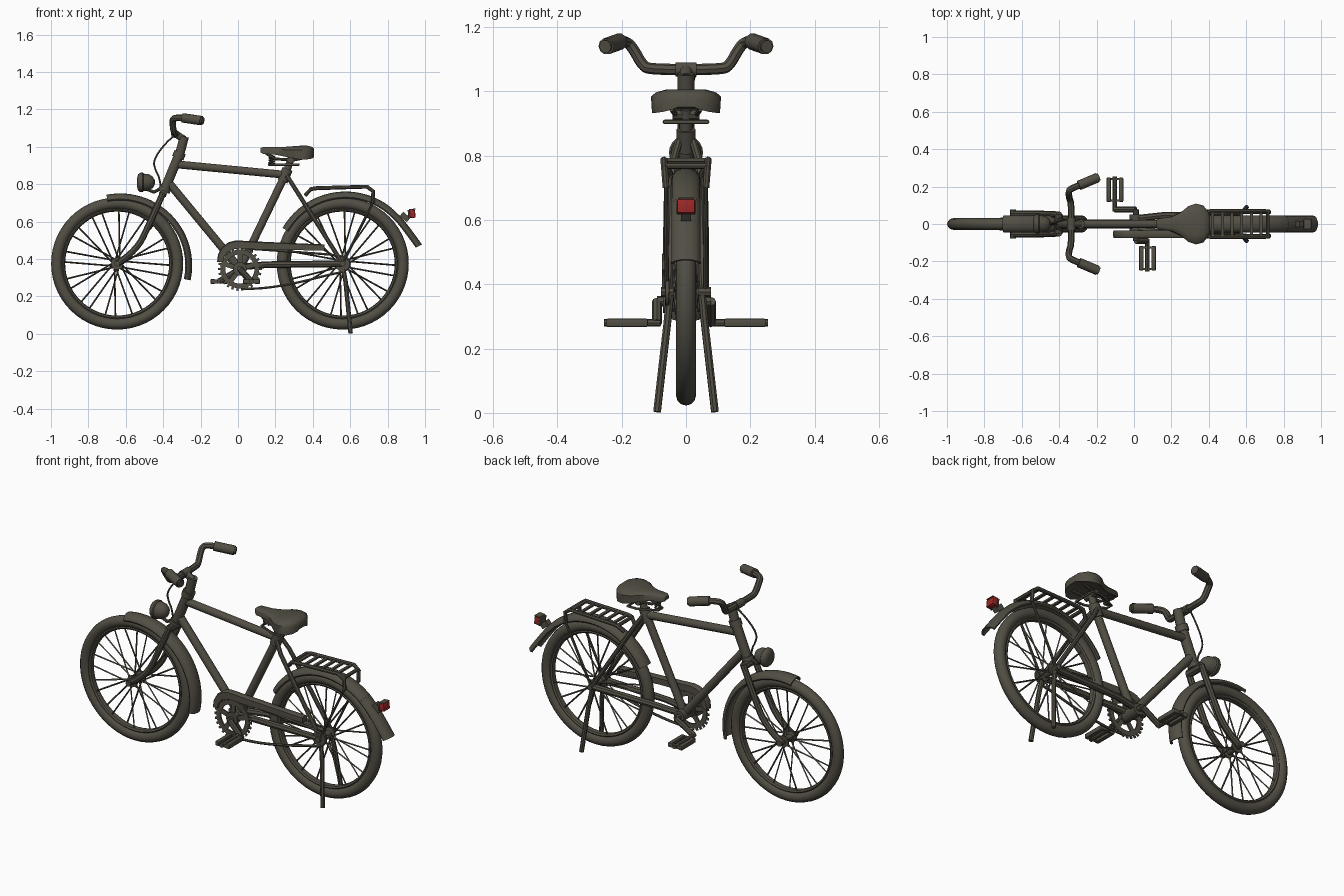
import bpy, bmesh, math
from mathutils import Vector, Matrix

cube = bpy.data.objects.get("Cube")
if cube:
    bpy.data.objects.remove(cube, do_unlink=True)


def material(name, color):
    m = bpy.data.materials.new(name)
    m.use_nodes = True
    m.diffuse_color = color
    m.node_tree.nodes["Principled BSDF"].inputs["Base Color"].default_value = color
    return m


OLIVE = material("dark olive grey", (0.085, 0.077, 0.058, 1))
RED = material("lamp red", (0.33, 0.02, 0.02, 1))


def finish(name, bm, mat=OLIVE):
    bmesh.ops.recalc_face_normals(bm, faces=bm.faces[:])
    me = bpy.data.meshes.new(name)
    bm.to_mesh(me)
    bm.free()
    me.materials.clear()
    me.materials.append(mat)
    me.shade_smooth()
    me.set_sharp_from_angle(angle=math.radians(40))
    ob = bpy.data.objects.new(name, me)
    bpy.context.collection.objects.link(ob)
    return ob


def tubes(name, paths, r, smooth=False, closed=False, res=2):
    """Round bars along one or more paths, as one mesh."""
    cu = bpy.data.curves.new(name, "CURVE")
    cu.dimensions = "3D"
    cu.bevel_depth, cu.bevel_resolution, cu.use_fill_caps = r, res, True
    for pts in paths:
        sp = cu.splines.new("NURBS" if smooth else "POLY")
        sp.points.add(len(pts) - 1)
        for p, co in zip(sp.points, pts):
            p.co = (*co, 1)
        sp.use_cyclic_u = closed
        if smooth:
            sp.order_u, sp.use_endpoint_u, sp.resolution_u = 3, not closed, 6
    tmp = bpy.data.objects.new(name, cu)
    bpy.context.collection.objects.link(tmp)
    dg = bpy.context.evaluated_depsgraph_get()
    me = bpy.data.meshes.new_from_object(tmp.evaluated_get(dg))
    bm = bmesh.new()
    bm.from_mesh(me)
    bpy.data.objects.remove(tmp, do_unlink=True)
    bpy.data.meshes.remove(me)
    return finish(name, bm)


def both(path):
    """The path and its mirror image across y = 0."""
    return [path, [(x, -y, z) for x, y, z in path]]


def loft(name, rings, wrap=False):
    bm = bmesh.new()
    rows = [[bm.verts.new(p) for p in ring] for ring in rings]
    n = len(rows[0])
    pairs = list(zip(rows, rows[1:])) + ([(rows[-1], rows[0])] if wrap else [])
    for a, b in pairs:
        for i in range(n):
            j = (i + 1) % n
            bm.faces.new((a[i], a[j], b[j], b[i]))
    if not wrap:
        bm.faces.new(rows[0])
        bm.faces.new(rows[-1])
    return finish(name, bm)


def sweep(name, profile, c, a0=0, a1=360, n=48):
    """Turn a closed (radius, y) profile about the y axis through c."""
    full = a1 - a0 == 360
    rings = []
    for k in range(n if full else n + 1):
        a = math.radians(a0 + (a1 - a0) * k / n)
        rings.append([(c[0] + r * math.cos(a), c[1] + y, c[2] + r * math.sin(a)) for r, y in profile])
    return loft(name, rings, full)


def oval(r, ry, rr, n=12):
    return [(r + rr * math.cos(i * math.tau / n), ry * math.sin(i * math.tau / n)) for i in range(n)]


def box(name, size, loc, mat=OLIVE, bevel=0.0, turn=0.0):
    bm = bmesh.new()
    bmesh.ops.create_cube(bm, size=1)
    bmesh.ops.scale(bm, vec=size, verts=bm.verts)
    if bevel:
        bmesh.ops.bevel(bm, geom=bm.edges[:], offset=bevel, segments=2, affect="EDGES", profile=0.5)
    bm.transform(Matrix.Translation(loc) @ Matrix.Rotation(turn, 4, "Y"))
    return finish(name, bm, mat)


FRONT, REAR, CRANK = (-0.646, 0, 0.376), (0.56, 0, 0.376), (0.01, 0, 0.347)

# Wheels: tyre, rim, hub, axle and spokes
for label, c in (("front", FRONT), ("rear", REAR)):
    sweep(label + "_tyre", oval(0.322, 0.031, 0.031), c, n=56)
    sweep(label + "_rim", oval(0.29, 0.02, 0.012, 8), c, n=56)
    sweep(label + "_hub", [(0.001, -0.04), (0.032, -0.04), (0.032, -0.032), (0.018, -0.026),
                           (0.018, 0.026), (0.032, 0.032), (0.032, 0.04), (0.001, 0.04)], c, n=20)
    tubes(label + "_axle", [[(c[0], -0.078, c[2]), (c[0], 0.078, c[2])]], 0.016)
    spokes = []
    for k in range(24):
        a = (k + (0.12 if k % 2 else -0.12)) * math.tau / 24
        h = a + (0.5 if k % 4 < 2 else -0.5)
        y = 0.034 if k % 2 else -0.034
        spokes.append([(c[0] + 0.028 * math.cos(h), y, c[2] + 0.028 * math.sin(h)),
                       (c[0] + 0.285 * math.cos(a), y * 0.2, c[2] + 0.285 * math.sin(a))])
    tubes(label + "_spokes", spokes, 0.0045, res=0)

# Mudguards: thin curved shells, the rear one with a straighter tail
arch = [(math.cos(t) * 0.03, math.sin(t) * 0.045) for t in [math.radians(-90 + 22.5 * i) for i in range(9)]]
shell = [(0.355 + r, y) for r, y in arch] + [(0.348 + r, y * 0.88) for r, y in reversed(arch)]
sweep("front_mudguard", shell, (-0.63, 0, 0.366), -12, 101, 28)
sweep("rear_mudguard", [(r + 0.004, y) for r, y in shell], (0.575, 0, 0.372), 50, 150, 28)
tail = []
for x, z, deg in ((0.819, 0.662, 50), (0.868, 0.615, 42), (0.91, 0.562, 35), (0.947, 0.512, 30), (0.975, 0.473, 26)):
    a = math.radians(deg)
    tail.append([(x + (r - 0.375) * math.cos(a), y, z + (r - 0.375) * math.sin(a)) for r, y in shell])
loft("rear_mudguard_tail", tail)

# Frame tubes
tubes("top_tube", [[(-0.335, 0, 0.907), (0.26, 0, 0.85)]], 0.022, res=3)
tubes("down_tube", [[(-0.38, 0, 0.82), CRANK]], 0.023, res=3)
tubes("seat_tube", [[CRANK, (0.262, 0, 0.87)]], 0.022, res=3)
tubes("seat_lug", [[(0.238, 0, 0.815), (0.265, 0, 0.882)]], 0.03, res=3)
tubes("seat_post", [[(0.258, 0, 0.86), (0.285, 0, 0.945)]], 0.02, res=3)
tubes("seat_stays", both([(0.262, 0.022, 0.845), (0.30, 0.04, 0.785), (0.56, 0.054, 0.375)]), 0.0125)
tubes("chain_stays", both([(0.015, 0.03, 0.358), (0.15, 0.045, 0.37), (0.56, 0.054, 0.375)]), 0.018)
tubes("bottom_bracket", [[(0.01, -0.05, 0.347), (0.01, 0.05, 0.347)]], 0.033, res=3)
tubes("head_tube", [[(-0.395, 0, 0.765), (-0.312, 0, 0.965)]], 0.027, res=3)
tubes("head_cups", [[(-0.397, 0, 0.76), (-0.388, 0, 0.783)], [(-0.322, 0, 0.94), (-0.309, 0, 0.972)]], 0.034, res=3)

# Fork
tubes("fork_crown", [[(-0.402, -0.052, 0.748), (-0.402, 0.052, 0.748)]], 0.022)
tubes("fork_legs", both([(-0.40, 0.05, 0.755), (-0.47, 0.054, 0.595), (-0.545, 0.055, 0.44), (-0.646, 0.055, 0.376)]),
      0.017, smooth=True)

# Stem, handlebar and grips
tubes("stem", [[(-0.312, 0, 0.96), (-0.287, 0, 1.055)]], 0.026, res=3)
tubes("stem_arm", [[(-0.288, 0, 1.04), (-0.335, 0, 1.07)]], 0.02, res=3)
tubes("bar_clamp", [[(-0.335, -0.032, 1.068), (-0.335, 0.032, 1.068)]], 0.023, res=3)
half = [(-0.335, 0, 1.068), (-0.335, 0.11, 1.068), (-0.345, 0.135, 1.08), (-0.35, 0.165, 1.135),
        (-0.345, 0.185, 1.155), (-0.29, 0.208, 1.155), (-0.2, 0.247, 1.142)]
tubes("handlebar", both(half), 0.0175, smooth=True)
tubes("grips", both([(-0.295, 0.206, 1.155), (-0.195, 0.248, 1.14)]), 0.026, res=3)
tubes("grip_ends", both([(-0.2, 0.246, 1.141), (-0.187, 0.2515, 1.139)]), 0.02, res=3)
tubes("brake_cable", [[(-0.34, 0.03, 1.06), (-0.38, 0.02, 1.03), (-0.455, 0, 0.93), (-0.44, 0, 0.87),
                       (-0.42, 0, 0.84), (-0.41, 0, 0.77)]], 0.005, smooth=True, res=1)

# Headlamp: a dome turned about the x axis, on a bracket
lamp = [(-0.54, 0.022), (-0.535, 0.042), (-0.525, 0.051), (-0.51, 0.053), (-0.505, 0.047),
        (-0.475, 0.043), (-0.455, 0.03), (-0.445, 0.012)]
loft("headlamp", [[(x, r * math.cos(k * math.tau / 20), 0.81 + r * math.sin(k * math.tau / 20))
                   for k in range(20)] for x, r in lamp])
tubes("headlamp_bracket", [[(-0.49, 0, 0.775), (-0.45, 0, 0.758), (-0.39, 0, 0.79)]], 0.009)

# Saddle: sections with a domed top and a drooping skirt
sections = [(0.12, 0.018, 0.992, 0.97), (0.135, 0.03, 1.0, 0.963), (0.20, 0.038, 1.0, 0.958),
            (0.25, 0.062, 1.0, 0.948), (0.29, 0.095, 1.003, 0.94), (0.33, 0.109, 1.006, 0.933),
            (0.37, 0.099, 1.006, 0.933), (0.395, 0.07, 1.0, 0.937), (0.407, 0.04, 0.988, 0.945)]
rings = []
for x, w, top, low in sections:
    h = top - low
    side = [(0.55, top), (0.85, top - 0.12 * h), (1, top - 0.3 * h), (0.97, low), (0.6, low + 0.15 * h)]
    rings.append([(x, w * f, z) for f, z in side] + [(x, -w * f, z) for f, z in reversed(side)])
loft("saddle", rings)
tubes("saddle_rails", both([(0.15, 0.01, 0.965), (0.2, 0.025, 0.935), (0.3, 0.035, 0.93), (0.37, 0.045, 0.945)]), 0.008)
tubes("saddle_clamp", [[(0.28, -0.042, 0.928), (0.28, 0.042, 0.928)]], 0.018)
tubes("saddle_wire", [[(0.165, -0.02, 0.905), (0.165, 0.02, 0.905), (0.27, 0.066, 0.905), (0.325, 0.066, 0.905),
                       (0.325, -0.066, 0.905), (0.27, -0.066, 0.905)]], 0.007, closed=True)
tubes("saddle_spring", [[(0.18 + 0.014 * math.cos(k * 0.8), 0.014 * math.sin(k * 0.8), 0.908 + k * 0.0017)
                         for k in range(30)]], 0.005, res=1)

# Luggage rack with cross bars and struts
tubes("rack_rails", both([(0.36, 0.05, 0.742), (0.39, 0.067, 0.774), (0.42, 0.069, 0.779), (0.69, 0.069, 0.787),
                          (0.722, 0.067, 0.763), (0.722, 0.062, 0.70)]), 0.011)
tubes("rack_struts", both([(0.722, 0.062, 0.705), (0.56, 0.06, 0.375)]), 0.007)
tubes("rack_ends", [[(x, -0.067, z), (x, 0.067, z)] for x, z in ((0.39, 0.774), (0.715, 0.768))], 0.01)
for k in range(6):
    box("rack_bar", (0.016, 0.136, 0.01), (0.42 + 0.052 * k, 0, 0.78 + 0.0015 * k))

# Tail lamp: red lens in a dark housing
box("tail_lamp", (0.03, 0.056, 0.044), (0.933, 0, 0.642), RED, 0.005, -0.1)
box("tail_lamp_cap", (0.034, 0.05, 0.005), (0.931, 0, 0.666), turn=-0.1)
box("tail_lamp_back", (0.01, 0.058, 0.046), (0.914, 0, 0.64), bevel=0.003, turn=-0.1)
box("tail_lamp_foot", (0.05, 0.03, 0.03), (0.893, 0, 0.625), turn=0.7)

# Stand
tubes("stand_legs", both([(0.56, 0.05, 0.365), (0.575, 0.058, 0.28), (0.602, 0.09, 0.003)]), 0.0125)

# Chainring with arms and teeth
CY = -0.058
sweep("chainring", [(0.078, CY - 0.005), (0.104, CY - 0.005), (0.104, CY + 0.005), (0.078, CY + 0.005)], CRANK, n=40)
sweep("chainring_hub", [(0.001, CY - 0.014), (0.036, CY - 0.014), (0.036, CY + 0.01), (0.001, CY + 0.01)], CRANK, n=20)
for k in range(5):
    a = k * math.tau / 5 + 0.3
    box("chainring_arm", (0.065, 0.009, 0.026),
        (CRANK[0] + 0.055 * math.cos(a), CY, CRANK[2] + 0.055 * math.sin(a)), turn=-a)
for k in range(26):
    a = k * math.tau / 26
    box("chainring_tooth", (0.022, 0.007, 0.012),
        (CRANK[0] + 0.106 * math.cos(a), CY, CRANK[2] + 0.106 * math.sin(a)), turn=-a)
sweep("rear_sprocket", [(0.01, CY - 0.005), (0.042, CY - 0.005), (0.042, CY + 0.005), (0.01, CY + 0.005)], REAR, n=18)
tubes("chain", [[(0.015, CY, 0.242), (0.1, CY, 0.238), (0.3, CY, 0.268), (0.5, CY, 0.32), (0.575, CY, 0.333),
                 (0.605, CY, 0.375), (0.57, CY, 0.417), (0.4, CY, 0.432), (0.02, CY, 0.458)]], 0.007, smooth=True, res=1)

# Chain guard: bent channel made from upper and lower edge points
edges = [(-0.112, 0.385, -0.08, 0.385), (-0.107, 0.425, -0.073, 0.415), (-0.085, 0.465, -0.055, 0.438),
         (-0.05, 0.49, -0.025, 0.452), (-0.01, 0.5, 0, 0.456), (0.1, 0.494, 0.1, 0.452), (0.462, 0.478, 0.462, 0.445)]
rings = []
for ox, oz, ix, iz in edges:
    o, i = Vector((ox, 0, oz)), Vector((ix, 0, iz))
    sec = ((0, -0.065), (0.12, -0.074), (1, -0.074), (1, -0.034), (0.12, -0.034), (0, -0.043))
    rings.append([o.lerp(i, t) + Vector((0, y, 0)) for t, y in sec])
loft("chain_guard", rings)

# Cranks and pedals
PZ = 0.28
for s, px, cy, label in ((1, -0.102, 0.077, "far"), (-1, 0.072, 0.09, "near")):
    tubes(label + "_crank", [[(CRANK[0], s * 0.045, CRANK[2]), (CRANK[0], s * cy, CRANK[2])],
                             [(CRANK[0], s * cy, CRANK[2]), (px, s * cy, PZ)]], 0.016)
    tubes(label + "_pedal_spindle", [[(px, s * (cy - 0.01), PZ), (px, s * 0.255, PZ)]], 0.012)
    for d in (-1, 1):
        box(label + "_pedal_tread", (0.024, 0.13, 0.026), (px + d * 0.033, s * 0.183, PZ), bevel=0.005)
    for y in (0.125, 0.24):
        box(label + "_pedal_plate", (0.07, 0.012, 0.02), (px, s * y, PZ))
